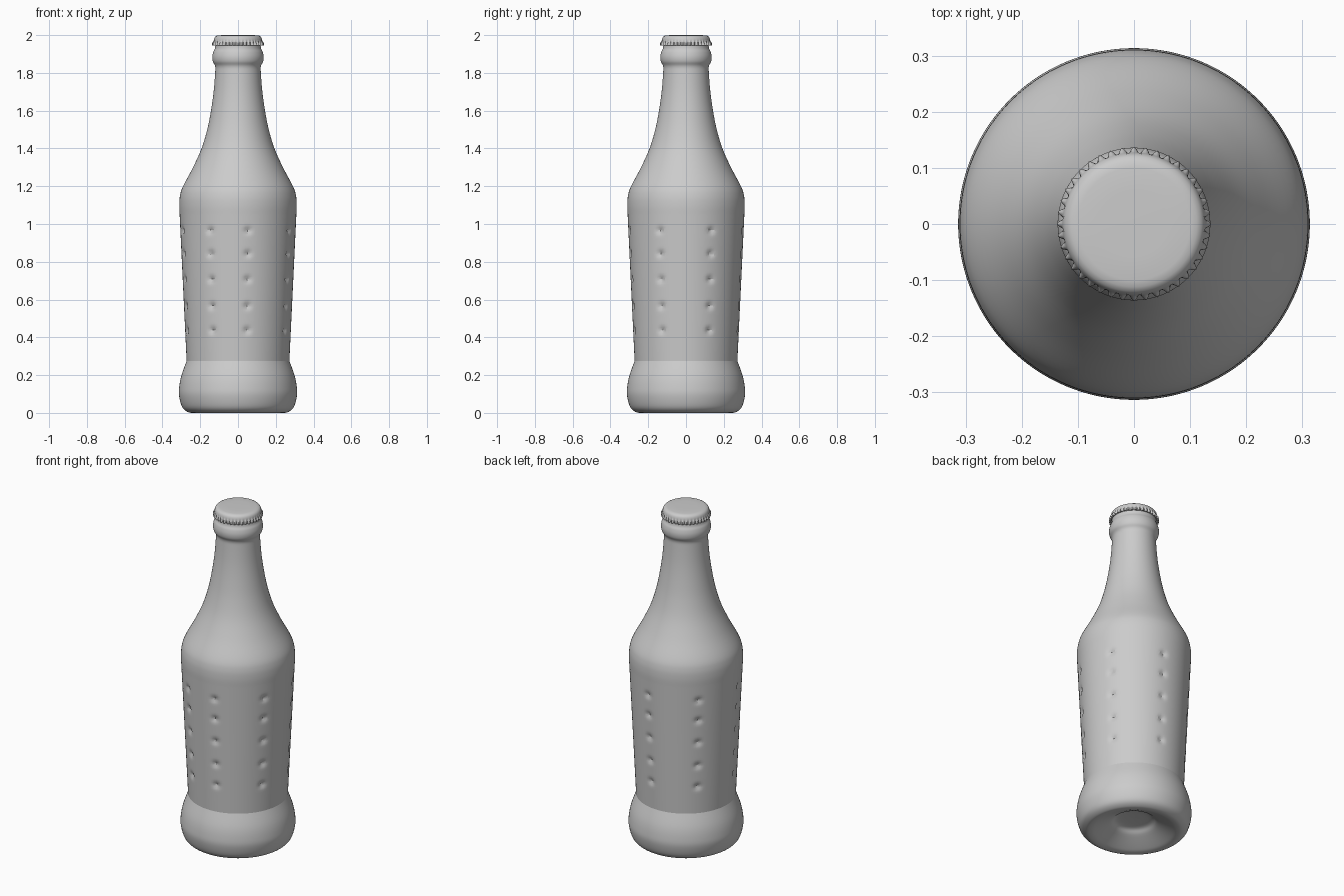
import bpy, bmesh, math

if "Cube" in bpy.data.objects:
    bpy.data.objects.remove(bpy.data.objects["Cube"])


def spline(pts, n):
    # Catmull-Rom through (radius, height) points, end points included
    p = [pts[0]] + pts + [pts[-1]]
    out = []
    for i in range(1, len(p) - 2):
        a, b, c, d = p[i - 1:i + 3]
        for k in range(n):
            t = k / n
            out.append(tuple(0.5 * (2 * b[j] + (c[j] - a[j]) * t
                       + (2 * a[j] - 5 * b[j] + 4 * c[j] - d[j]) * t * t
                       + (3 * b[j] - a[j] - 3 * c[j] + d[j]) * t ** 3)
                       for j in range(2)))
    return out + [pts[-1]]


def lathe(name, profile, segs, shape, angle):
    # shape(radius, height, angle) returns the changed radius
    bm = bmesh.new()
    rings = []
    for r, z in profile:
        ring = []
        for s in range(segs):
            a = 2 * math.pi * s / segs
            rr = shape(r, z, a)
            ring.append(bm.verts.new((rr * math.sin(a), -rr * math.cos(a), z)))
        rings.append(ring)
    for lo, hi in zip(rings, rings[1:]):
        for s in range(segs):
            t = (s + 1) % segs
            bm.faces.new((lo[s], lo[t], hi[t], hi[s]))
    bmesh.ops.remove_doubles(bm, verts=bm.verts, dist=1e-5)
    bmesh.ops.recalc_face_normals(bm, faces=bm.faces)
    me = bpy.data.meshes.new(name)
    bm.to_mesh(me)
    bm.free()
    ob = bpy.data.objects.new(name, me)
    bpy.context.collection.objects.link(ob)
    bpy.ops.object.select_all(action='DESELECT')
    ob.select_set(True)
    bpy.context.view_layer.objects.active = ob
    bpy.ops.object.shade_smooth_by_angle(angle=math.radians(angle))
    return ob


# Small dimples in seven columns of five around the body
columns = [math.radians(d) for d in (-29, 10, 63, 116, 172, 228, 285)]
rows = (0.437, 0.566, 0.707, 0.843, 0.965)


def dimples(r, z, a):
    if not 0.38 < z < 1.02:
        return r
    depth = 0
    for c in columns:
        da = (a - c + math.pi) % (2 * math.pi) - math.pi
        if abs(da) < 0.2:
            for h in rows:
                d2 = (da * r) ** 2 + (z - h) ** 2
                depth += 0.013 * math.exp(-d2 / 0.016 ** 2)
    return r - depth


# Bottle: hollowed underside, bulging foot, tapered body, shoulder, neck, lip
foot = spline([(0, 0.08), (0.09, 0.075), (0.13, 0.05), (0.2, 0.015), (0.235, 0.002),
               (0.265, 0.004), (0.295, 0.03), (0.312, 0.09), (0.311, 0.14),
               (0.299, 0.2), (0.272, 0.275)], 5)
body = [(0.272 + 0.037 * k / 66, 0.275 + 0.775 * k / 66) for k in range(1, 66)]
upper = spline([(0.309, 1.05), (0.311, 1.1), (0.307, 1.15), (0.291, 1.2), (0.238, 1.3),
                (0.193, 1.4), (0.163, 1.5), (0.143, 1.6), (0.129, 1.7), (0.121, 1.8),
                (0.121, 1.835), (0.133, 1.86), (0.136, 1.885), (0.131, 1.91),
                (0.122, 1.93), (0.119, 1.96)], 5)
lathe("bottle", foot + body + upper + [(0, 1.965)], 144, dimples, 20)


# Crown cap with a crimped skirt
def crimp(r, z, a):
    w = max(0, min(1, (1.972 - z) / 0.014))
    return r + (0.0055 * w * math.cos(40 * a) if r > 0.126 else 0)


cap = [(0, 2.0), (0.06, 2.0), (0.1, 1.999), (0.112, 1.997), (0.12, 1.992), (0.125, 1.985),
       (0.127, 1.976), (0.128, 1.97), (0.130, 1.963), (0.132, 1.955), (0.132, 1.946),
       (0.124, 1.946), (0.121, 1.965), (0, 1.98)]
lathe("crown_cap", cap, 320, crimp, 30)
